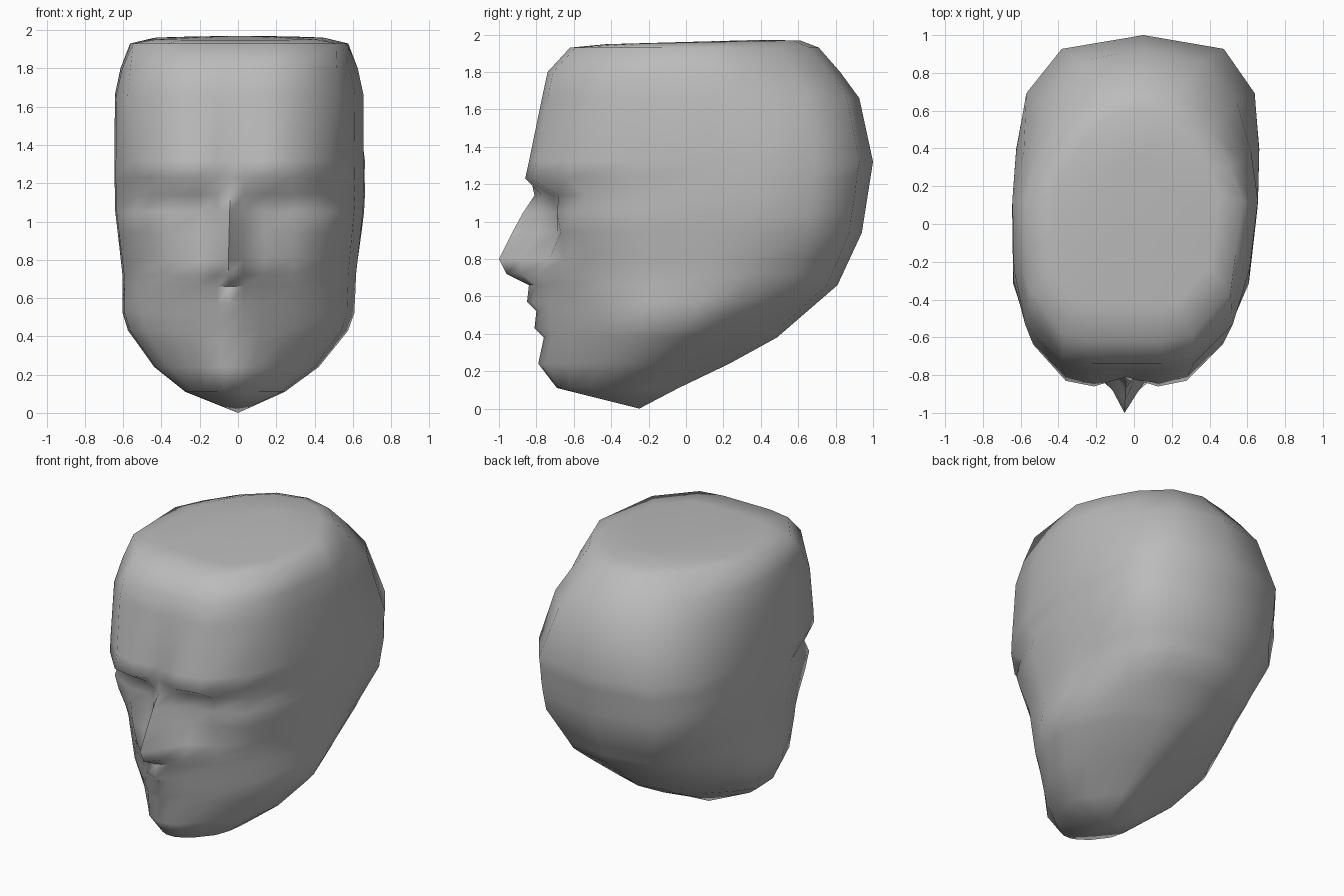
import bpy
import bmesh
import math

default_cube = bpy.data.objects.get("Cube")
if default_cube:
    bpy.data.objects.remove(default_cube, do_unlink=True)


def interpolate(profile, height):
    """Read a value off a list of (height, value) pairs sorted upwards."""
    for (low, start), (high, end) in zip(profile, profile[1:]):
        if height <= high:
            blend = max(0, (height - low) / (high - low))
            return start + (end - start) * blend
    return profile[-1][1]


# Skull outlines by height
half_width = [(.11, .26), (.24, .43), (.43, .575), (.52, .605), (.72, .61),
              (1.08, .65), (1.66, .65), (1.8, .62), (1.93, .57)]
back_depth = [(.11, -.04), (.34, .44), (.66, .81), (.94, .94), (1.32, 1),
              (1.69, .92), (1.93, .71)]
face_half_width = [(.11, .22), (.24, .34), (.43, .46), (.66, .5),
                   (1.23, .5), (1.66, .55), (1.93, .53)]
# How strongly the back narrows towards the midline
keel = [(.3, .9), (.6, .4), (.95, 0), (1.4, 0), (1.66, .3), (1.93, .6)]

# Face depth at each height, from the midline out to the temple or jaw
face_columns = [0, .14, .34, .64, 1]
face_rows = {
    .11: [.69, .69, .67, .62, .52],   # under the chin
    .24: [.79, .78, .75, .63, .48],   # chin
    .38: [.76, .75, .72, .6, .45],    # below the lip
    .43: [.81, .79, .73, .6, .44],    # lower lip
    .52: [.8, .78, .73, .6, .44],     # mouth
    .57: [.85, .82, .74, .61, .44],   # upper lip
    .66: [.84, .8, .74, .62, .44],    # nose base
    .72: [.96, .88, .79, .63, .45],   # nostrils
    .8: [1, .88, .73, .65, .48],      # nose tip
    .94: [.93, .79, .69, .67, .55],   # cheeks
    1.05: [.87, .77, .69, .69, .59],  # cheekbones
    1.14: [.81, .77, .71, .68, .54],  # eye sockets
    1.23: [.81, .83, .86, .83, .64],  # brow
    1.32: [.81, .83, .84, .8, .62],   # forehead
    1.66: [.77, .77, .77, .74, .53],
    1.8: [.74, .74, .74, .71, .46],
    1.93: [.62, .62, .62, .59, .36],  # hairline
}

# Side and back columns: share of the depth, then of the width
# where the back is full and where it is narrowed
side_columns = [(.2, .96, .96), (.45, 1, 1), (.62, .99, .78),
                (.81, .93, .45), (.955, .66, .14)]


def half_section(height, depths):
    """Points from the middle of the face round to the middle of the back."""
    width = interpolate(half_width, height)
    face = interpolate(face_half_width, height)
    back = interpolate(back_depth, height)
    narrowing = interpolate(keel, height)
    points = [(face * share, -depth) for share, depth in zip(face_columns, depths)]
    temple = -depths[-1]
    for along, full, keeled in side_columns:
        share = full + (keeled - full) * narrowing
        points.append((width * share, temple + (back - temple) * along))
    points.append((0, back))
    return points


def full_section(half):
    """Mirror the half section into a closed loop."""
    return half + [(-x, y) for x, y in reversed(half[1:-1])]


def add_loop(bm, section, height_at):
    # The head is turned very slightly, so the nose leans to one side
    return [bm.verts.new((x + .05 * y, y, height_at(y))) for x, y in section]


def bridge(bm, lower, upper):
    count = len(lower)
    for i in range(count):
        j = (i + 1) % count
        bm.faces.new((lower[i], lower[j], upper[j], upper[i]))


def fan(bm, loop, tip):
    for i in range(len(loop)):
        bm.faces.new((loop[i], loop[(i + 1) % len(loop)], tip))


# Face and skull, stacked from chin to hairline
bm = bmesh.new()
loops = []
for height, depths in face_rows.items():
    section = full_section(half_section(height, depths))
    loops.append(add_loop(bm, section, lambda y: height))

# Crown, rising gently towards the back
crown = [(x * .78, .25 + (y - .25) * .78) for x, y in section]
loops.append(add_loop(bm, crown, lambda y: 1.957 + .02 * y))
for lower, upper in zip(loops, loops[1:]):
    bridge(bm, lower, upper)
fan(bm, loops[-1], bm.verts.new((0, .35, 1.97)))

# Underside, meeting at a point below the jaw
fan(bm, loops[0], bm.verts.new((0, -.25, 0)))
bmesh.ops.recalc_face_normals(bm, faces=bm.faces)

mesh = bpy.data.meshes.new("head")
bm.to_mesh(mesh)
bm.free()
head = bpy.data.objects.new("head", mesh)
bpy.context.collection.objects.link(head)

# Plain grey clay
clay = bpy.data.materials.new("grey clay")
clay.use_nodes = True
grey = (.5, .5, .5, 1)
clay.diffuse_color = grey
for node in clay.node_tree.nodes:
    if node.type == "BSDF_PRINCIPLED":
        node.inputs["Base Color"].default_value = grey
mesh.materials.append(clay)

# Smooth skin with only the strongest creases kept sharp
bpy.ops.object.select_all(action="DESELECT")
head.select_set(True)
bpy.context.view_layer.objects.active = head
bpy.ops.object.shade_smooth_by_angle(angle=math.radians(60))
